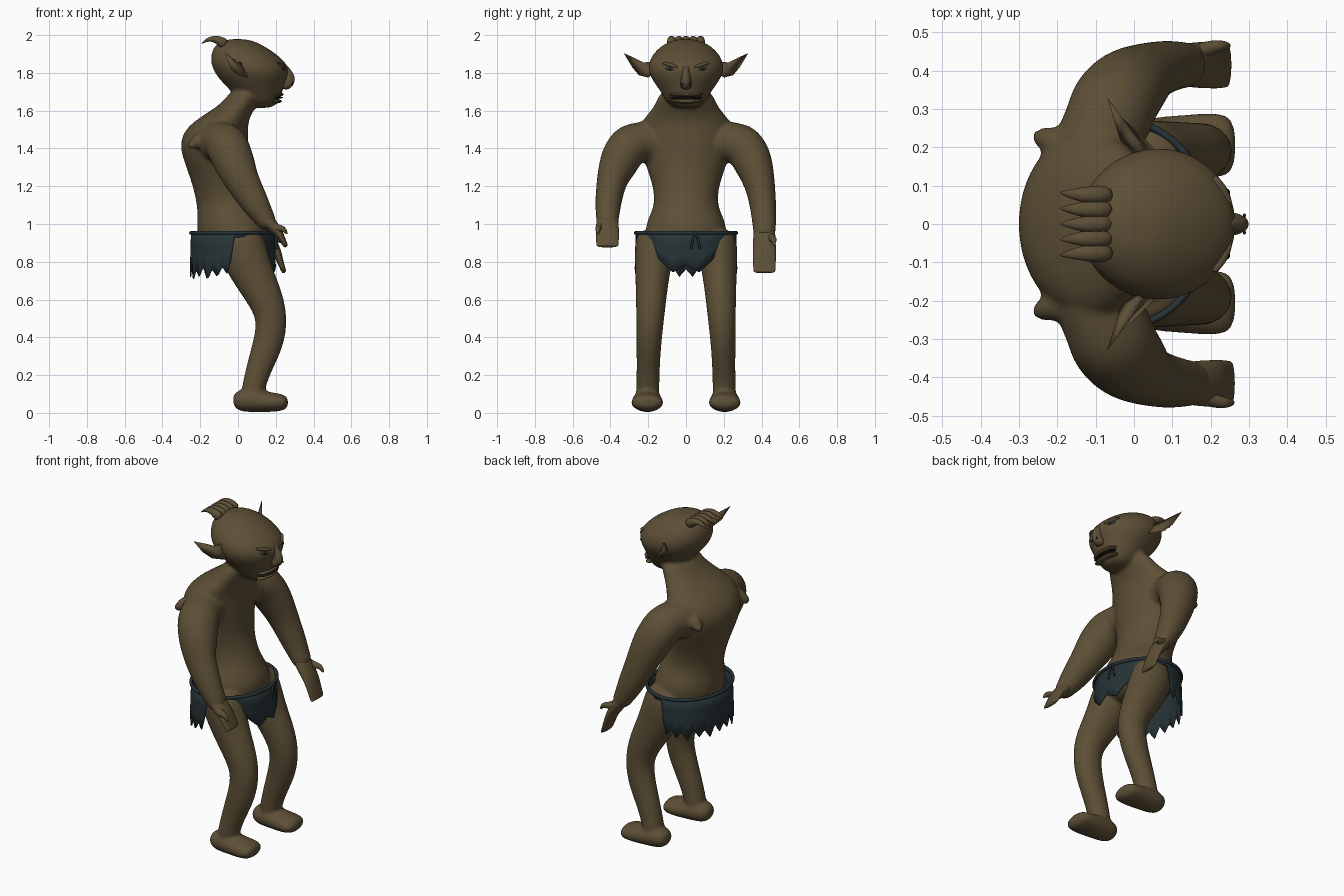
import bpy, bmesh, math
from mathutils import Vector

if "Cube" in bpy.data.objects:
    bpy.data.objects.remove(bpy.data.objects["Cube"], do_unlink=True)


def material(name, rgb):
    m = bpy.data.materials.new(name)
    m.use_nodes = True
    m.diffuse_color = (*rgb, 1)
    m.node_tree.nodes["Principled BSDF"].inputs["Base Color"].default_value = (*rgb, 1)
    return m


SKIN = material("brown skin", (0.110, 0.079, 0.037))
CLOTH = material("slate cloth", (0.020, 0.033, 0.037))
DARK = material("dark features", (0.012, 0.012, 0.012))


def finish(name, bm, mat, subsurf=0):
    bmesh.ops.recalc_face_normals(bm, faces=bm.faces)
    me = bpy.data.meshes.new(name)
    bm.to_mesh(me)
    bm.free()
    for p in me.polygons:
        p.use_smooth = True
    me.materials.append(mat)
    ob = bpy.data.objects.new(name, me)
    bpy.context.collection.objects.link(ob)
    if subsurf:
        mod = ob.modifiers.new("smooth", "SUBSURF")
        mod.levels = mod.render_levels = subsurf
    return ob


def add_loft(bm, rings, tilt=True, sides=12):
    """Skin elliptical rings (x, y, z, in-plane radius, sideways radius)."""
    pts = [Vector(r[:3]) for r in rings]
    loops = []
    for i, (c, r) in enumerate(zip(pts, rings)):
        t = pts[min(i + 1, len(pts) - 1)] - pts[max(i - 1, 0)] if tilt else Vector((0, 0, 1))
        t.normalize()
        u = Vector((0, 1, 0)).cross(t).normalized()
        v = t.cross(u)
        k = 1.045
        angles = [2 * math.pi * j / sides for j in range(sides)]
        loops.append([bm.verts.new(c + u * r[3] * k * math.cos(a) + v * r[4] * k * math.sin(a))
                      for a in angles])
    for a, b in zip(loops, loops[1:]):
        for j in range(sides):
            n = (j + 1) % sides
            bm.faces.new((a[j], a[n], b[n], b[j]))
    bm.faces.new(loops[0][::-1])
    bm.faces.new(loops[-1])


def loft(name, rings, sides=8, subsurf=2):
    bm = bmesh.new()
    add_loft(bm, rings, sides=sides)
    return finish(name, bm, SKIN, subsurf)


def add_upright(bm, sections):
    """Level sections given as back x, front x, z, half width."""
    add_loft(bm, [((b + f) / 2, 0, z, (f - b) / 2, w) for b, f, z, w in sections],
             tilt=False, sides=16)


def blob(name, at, size, mat=SKIN, rot=(0, 0, 0)):
    bm = bmesh.new()
    bmesh.ops.create_uvsphere(bm, u_segments=16, v_segments=10, radius=1)
    ob = finish(name, bm, mat)
    ob.location, ob.scale, ob.rotation_euler = at, size, rot
    return ob


# Body: torso, head, arms and legs fused into one skin
body = bmesh.new()
add_upright(body, [
    (-.14, .10, .80, .13), (-.20, .15, .88, .20), (-.215, .165, .98, .215),
    (-.21, .13, 1.05, .185), (-.215, .10, 1.11, .162), (-.235, .065, 1.2, .17),
    (-.27, .05, 1.3, .205), (-.305, .05, 1.4, .235), (-.29, .05, 1.48, .24),
    (-.235, .05, 1.54, .235), (-.15, .075, 1.595, .185), (-.07, .11, 1.65, .15),
    (-.03, .13, 1.72, .128)])
add_upright(body, [
    (.06, .185, 1.612, .06), (.01, .215, 1.65, .102), (-.03, .232, 1.70, .13),
    (-.08, .248, 1.75, .166), (-.12, .266, 1.80, .195), (-.14, .255, 1.85, .195),
    (-.14, .20, 1.90, .172), (-.12, .125, 1.95, .122), (-.06, .05, 1.981, .05)])

# The left forearm hangs lower than the right
forearms = {
    1: [(.025, .395, 1.2, .09, .077), (.085, .413, 1.06, .074, .068), (.13, .415, .97, .054, .06),
        (.16, .415, .92, .045, .056)],
    -1: [(.02, .395, 1.23, .09, .078), (.09, .413, 1.11, .076, .07), (.14, .416, 1.03, .055, .06),
         (.175, .416, .98, .045, .056)]}
for s in (1, -1):
    shoulder = [(-.11, .13, 1.43, .12, .11), (-.09, .215, 1.435, .12, .125),
                (-.065, .285, 1.43, .118, .122), (-.04, .335, 1.375, .112, .11),
                (-.01, .365, 1.30, .106, .10)]
    add_loft(body, [(x, s * y, z, a, b) for x, y, z, a, b in shoulder + forearms[s]])
    spur = [(-.17, .20, 1.45, .06, .06), (-.23, .222, 1.435, .035, .033),
            (-.262, .232, 1.40, .016, .02)]
    add_loft(body, [(x, s * y, z, a, b) for x, y, z, a, b in spur], sides=8)
    leg = [(.0, .155, .97, .11, .10), (.018, .168, .87, .132, .106), (.078, .178, .73, .11, .09),
           (.15, .185, .6, .094, .08), (.182, .19, .49, .082, .073), (.163, .197, .37, .082, .066),
           (.108, .2, .23, .066, .06), (.078, .203, .12, .06, .062), (.075, .203, .07, .06, .062)]
    add_loft(body, [(x, s * y, z, a, b) for x, y, z, a, b in leg])
    foot = [(-.028, .06, .03, .04), (.01, .066, .06, .068), (.08, .068, .064, .076),
            (.15, .058, .054, .082), (.22, .055, .048, .088), (.268, .055, .032, .07)]
    add_loft(body, [(x, s * .205, z, a, b) for x, z, a, b in foot])
skin = finish("body", body, SKIN, 2)
fuse = skin.modifiers.new("fuse", "REMESH")
fuse.mode, fuse.voxel_size, fuse.use_smooth_shade = "VOXEL", .010, True
soften = skin.modifiers.new("soften", "SMOOTH")
soften.factor, soften.iterations = .5, 6

# Hands and thumbs
for s, side in ((1, "left"), (-1, "right")):
    x, y, z = forearms[s][-2][:3]
    drop = 1.05 if s > 0 else .69
    hand = [(-.02, .03, .045, .054), (.035, -.05, .036, .06), (.075, -.11, .025, .061),
            (.09, -.15, .018, .061), (.112, -.21, .013, .058), (.117, -.217, .010, .056)]
    loft(side + "_hand", [(x + dx, s * y, z + dz * drop, a, b) for dx, dz, a, b in hand], 12)
    thumb = [(.02, .025, -.03, .028, .028), (.065, .045, -.055, .022, .02),
             (.10, .052, -.05, .016, .015), (.122, .05, -.085, .007, .007)]
    loft(side + "_thumb", [(x + dx, s * (y + dy), z + dz, a, b) for dx, dy, dz, a, b in thumb])

# Nose and mouth
loft("nose", [(.235, 0, 1.85, .012, .016), (.25, 0, 1.815, .027, .02), (.262, 0, 1.78, .044, .024),
              (.258, 0, 1.745, .046, .034), (.235, 0, 1.715, .018, .03)])
for z, x, name in ((1.686, .208, "upper_lip"), (1.65, .198, "lower_lip")):
    blob(name, (x, 0, z), (.034, .092, .012))
blob("mouth_line", (.208, 0, 1.669), (.031, .088, .006), DARK)

# Brows, eyes, nostrils and ears
for s, side in ((1, "left"), (-1, "right")):
    blob(side + "_brow", (.230, s * .082, 1.842), (.016, .05, .010), rot=(s * .25, 0, s * .47))
    blob(side + "_eye", (.235, s * .082, 1.82), (.012, .034, .012), CLOTH, (s * .2, 0, s * .45))
    blob(side + "_pupil", (.240, s * .082, 1.82), (.011, .011, .009), DARK)
    blob(side + "_nostril", (.288, s * .022, 1.74), (.004, .006, .006), DARK)
    # The ear is a leaf outline folded around a sunken middle
    bm = bmesh.new()
    rim = [(.06, .17, 1.80), (.05, .20, 1.775), (.0, .25, 1.788), (-.04, .285, 1.83),
           (-.07, .33, 1.905), (-.03, .27, 1.878), (.0, .225, 1.855), (.02, .18, 1.86)]
    vs = [bm.verts.new((x, s * y, z)) for x, y, z in rim]
    for x in (.015, -.035):
        c = bm.verts.new((x, s * .215, 1.818))
        for a, b in zip(vs, vs[1:] + vs[:1]):
            bm.faces.new((a, b, c))
    finish(side + "_ear", bm, SKIN)

# Row of curled hair tufts
for i in range(5):
    y = (i - 2) * .038
    loft("hair_tuft", [(-.062, y, 1.945, .034, .026), (-.095, y, 1.97, .027, .026),
                       (-.13, y, 1.982, .018, .022), (-.165, y * 1.03, 1.976, .01, .013),
                       (-.195, y * 1.08, 1.953, .002, .002)], subsurf=1)

# Ragged loincloth: hem height follows the angle from the front
HEM = [(0, .78), (8, .76), (15, .745), (31, .81), (44, .87), (54, .90), (62, .93), (88, .93),
       (93, .80), (98, .73)]
HEM += [(104 + i * 7.6, (.775, .72, .76, .705)[i % 4]) for i in range(11)]


def hem(deg):
    for (a, za), (b, zb) in zip(HEM, HEM[1:]):
        if deg <= b:
            return za + (zb - za) * (deg - a) / (b - a)


def waist(a, z):
    """Point on the oval waistline, flaring below the belt."""
    flare = 1 + (.957 - z) * .13
    return Vector((-.027 + .222 * flare * math.cos(a), .266 * flare * math.sin(a), z))


bm = bmesh.new()
columns = []
count = 144
for i in range(count):
    a = 2 * math.pi * i / count
    low = hem(abs((math.degrees(a) + 180) % 360 - 180))
    columns.append([bm.verts.new(waist(a, .957 + (low - .957) * k / 3)) for k in range(4)])
for c, d in zip(columns, columns[1:] + columns[:1]):
    for k in range(3):
        bm.faces.new((c[k], d[k], d[k + 1], c[k + 1]))
skirt = finish("loincloth", bm, CLOTH)
skirt.modifiers.new("thickness", "SOLIDIFY").thickness = .006


# Cord belt with two hanging ends
def cord(name, points, radius, closed=False):
    cu = bpy.data.curves.new(name, "CURVE")
    cu.dimensions = "3D"
    cu.bevel_depth, cu.bevel_resolution, cu.use_fill_caps = radius, 2, True
    sp = cu.splines.new("POLY")
    sp.points.add(len(points) - 1)
    for p, co in zip(sp.points, points):
        p.co = (*co, 1)
    sp.use_cyclic_u = closed
    cu.materials.append(CLOTH)
    bpy.context.collection.objects.link(bpy.data.objects.new(name, cu))


cord("belt", [waist(2 * math.pi * i / 64, .953) for i in range(64)], .010, True)
for y in (.025, .075):
    cord("belt_end", [(.2, .05, .955), (.205, (y + .05) / 2, .92), (.205, y, .87)], .006)
